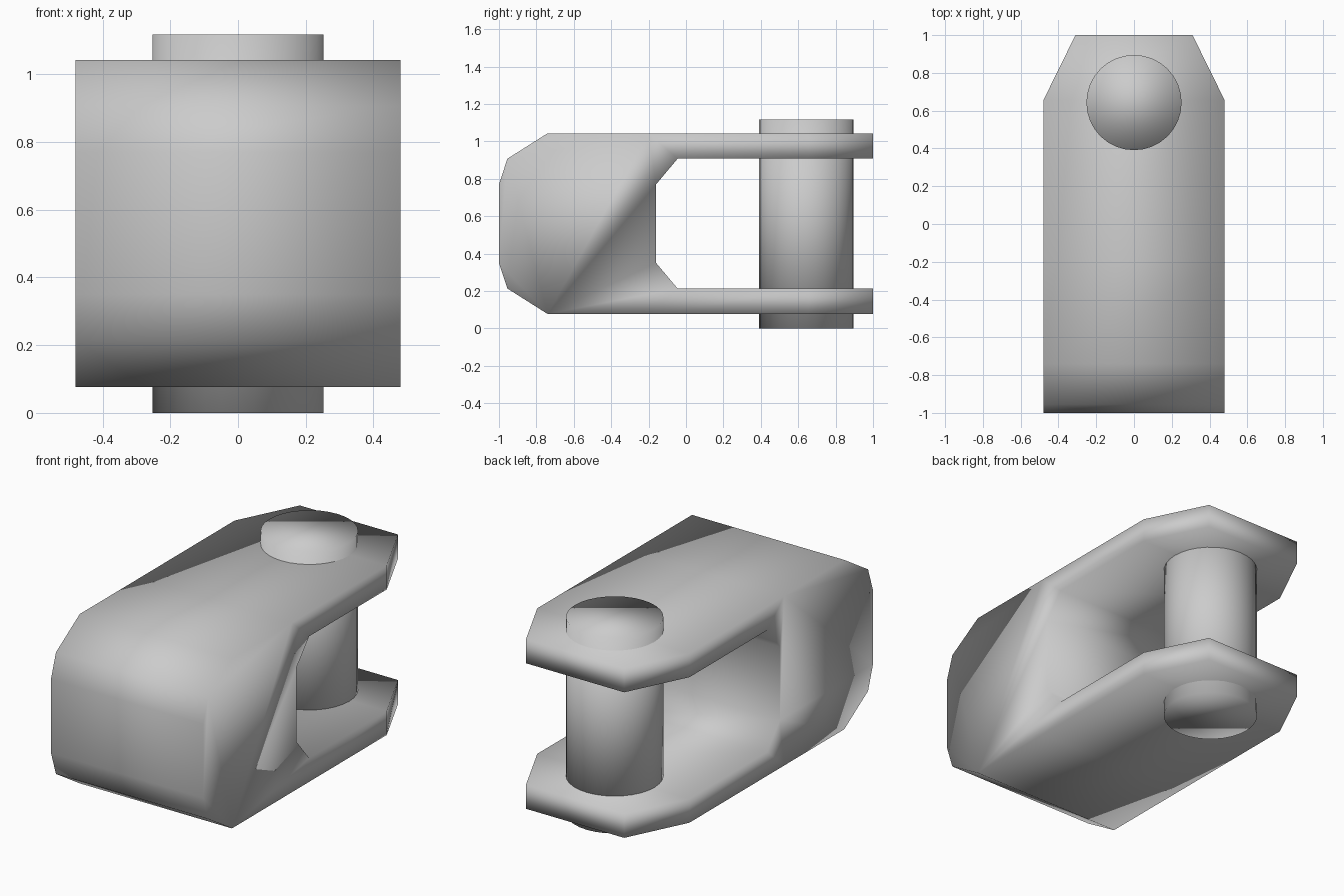
import bpy, bmesh

if "Cube" in bpy.data.objects:
    bpy.data.objects.remove(bpy.data.objects["Cube"])


def finish(bm, name):
    bmesh.ops.recalc_face_normals(bm, faces=bm.faces)
    for f in bm.faces:
        f.smooth = True
    mesh = bpy.data.meshes.new(name)
    bm.to_mesh(mesh)
    bm.free()
    obj = bpy.data.objects.new(name, mesh)
    bpy.context.collection.objects.link(obj)
    return obj


# Fork: upper half of the side outline as (y, z above mid height, half width)
MID = 0.56
outer = [(-1, .21, .48), (-.955, .347, .48), (-.74, .483, .48),
         (-.2, .483, .48), (.655, .483, .48), (1, .483, .31)]
inner = [(1, .347, .31), (.655, .347, .48), (-.045, .347, .48), (-.16, .21, .48)]
half = outer + inner
outline = half + [(y, -z, w) for y, z, w in reversed(half)]
n = len(outline)

bm = bmesh.new()
left, right = [[bm.verts.new((s * w, y, MID + z)) for y, z, w in outline]
               for s in (-1, 1)]
# Faces running across the width
for i in range(n):
    j = (i + 1) % n
    bm.faces.new((left[i], left[j], right[j], right[i]))
# Side faces: solid block, arms and tapered tips
block = [0, 1, 2, 3, 8, 9, 10, 11, 16, 17, 18, 19]
arm, tip = [3, 4, 7, 8], [4, 5, 6, 7]
patches = [block, arm, tip] + [[n - 1 - k for k in p] for p in (arm, tip)]
for side in (left, right):
    for p in patches:
        bm.faces.new([side[k] for k in p])
finish(bm, "clevis_fork")

# Pin through both arms
bm = bmesh.new()
bmesh.ops.create_cone(bm, cap_ends=True, segments=32,
                      radius1=.252, radius2=.252, depth=1.118)
bmesh.ops.translate(bm, verts=bm.verts, vec=(0, .643, .559))
finish(bm, "cross_pin")
